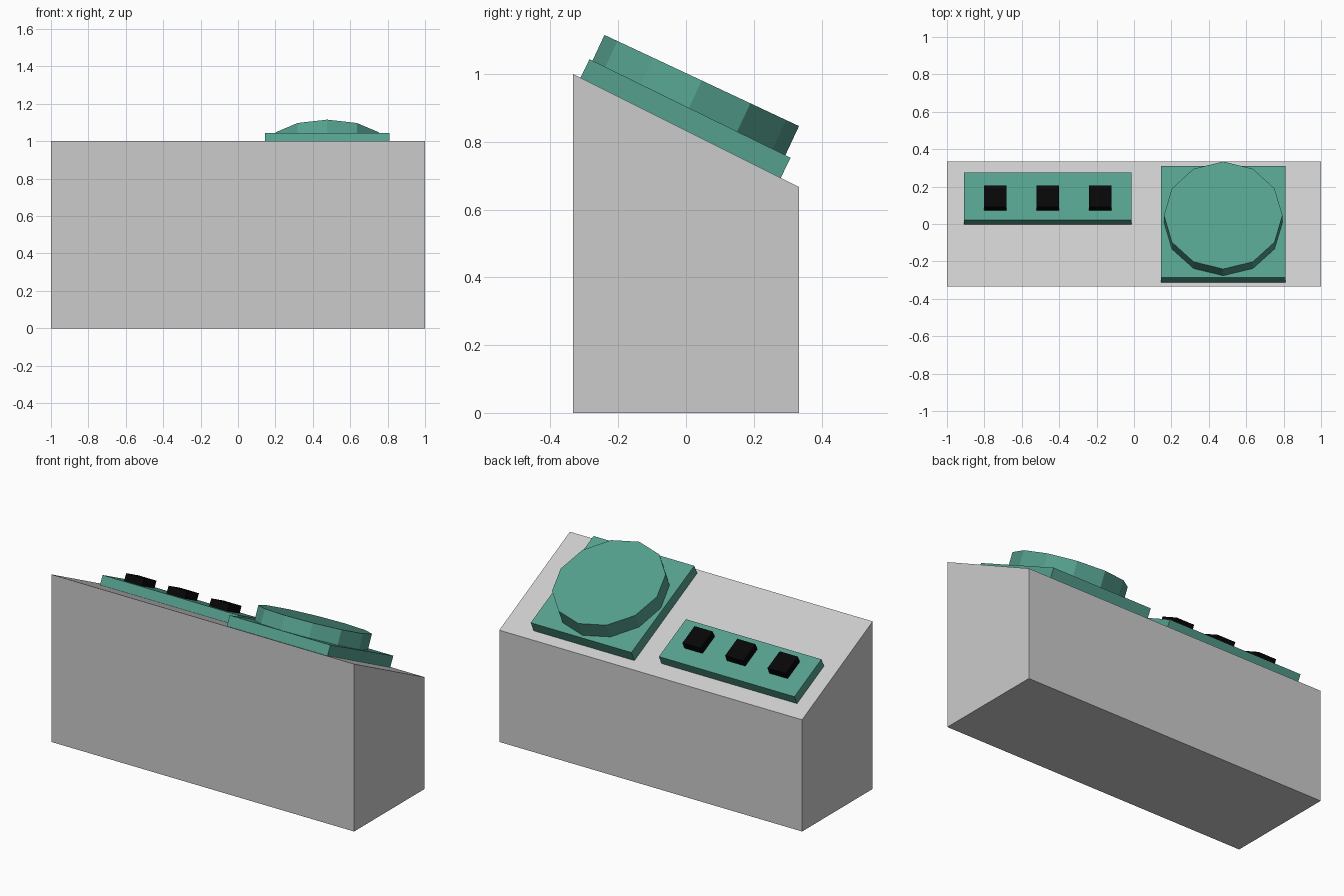
import bpy, bmesh
from math import radians
from mathutils import Matrix

if "Cube" in bpy.data.objects:
    bpy.data.objects.remove(bpy.data.objects["Cube"])


def material(name, color):
    m = bpy.data.materials.new(name)
    m.diffuse_color = (*color, 1)
    m.use_nodes = True
    m.node_tree.nodes["Principled BSDF"].inputs["Base Color"].default_value = m.diffuse_color
    return m


teal = material("teal", (0.09, 0.35, 0.27))
black = material("black", (0.002, 0.002, 0.002))


def finish(name, bm, mat=None):
    bmesh.ops.recalc_face_normals(bm, faces=bm.faces)
    me = bpy.data.meshes.new(name)
    bm.to_mesh(me)
    bm.free()
    ob = bpy.data.objects.new(name, me)
    bpy.context.collection.objects.link(ob)
    if mat:
        me.materials.append(mat)
    return ob


def tilted(ob, top_centre, tilt):
    # the local origin is the centre of the part's top face
    ob.location = top_centre
    ob.rotation_euler.x = -radians(tilt)


def slab(name, top_centre, size, tilt, mat):
    bm = bmesh.new()
    bmesh.ops.create_cube(bm, size=1, matrix=Matrix.Translation((0, 0, -size[2] / 2)) @ Matrix.Diagonal((*size, 1)))
    tilted(finish(name, bm, mat), top_centre, tilt)


# Console body: wedge-topped side profile extruded along x
bm = bmesh.new()
profile = [(-0.333, 0), (0.333, 0), (0.333, 0.667), (-0.333, 1)]
face = bm.faces.new([bm.verts.new((-1, y, z)) for y, z in profile])
side = bmesh.ops.extrude_face_region(bm, geom=[face])["geom"]
bmesh.ops.translate(bm, vec=(2, 0, 0), verts=[v for v in side if isinstance(v, bmesh.types.BMVert)])
finish("console_body", bm)

# Square plate under the dial
slab("dial_plate", (0.477, 0.012, 0.8985), (0.665, 0.661, 0.066), 26.1, teal)

# Twelve-sided dial
bm = bmesh.new()
bmesh.ops.create_cone(bm, cap_ends=True, segments=12, radius1=0.317, radius2=0.317, depth=0.1,
                      matrix=Matrix.Translation((0, 0, -0.05)))
tilted(finish("dial", bm, teal), (0.477, 0.0465, 0.981), 25.1)

# Button panel with three buttons
slab("button_panel", (-0.462, 0.149, 0.822), (0.895, 0.284, 0.06), 26.3, teal)
for i, x in enumerate((-0.742, -0.462, -0.18)):
    slab(f"button_{i + 1}", (x, 0.148, 0.87), (0.12, 0.128, 0.055), 26.3, black)
